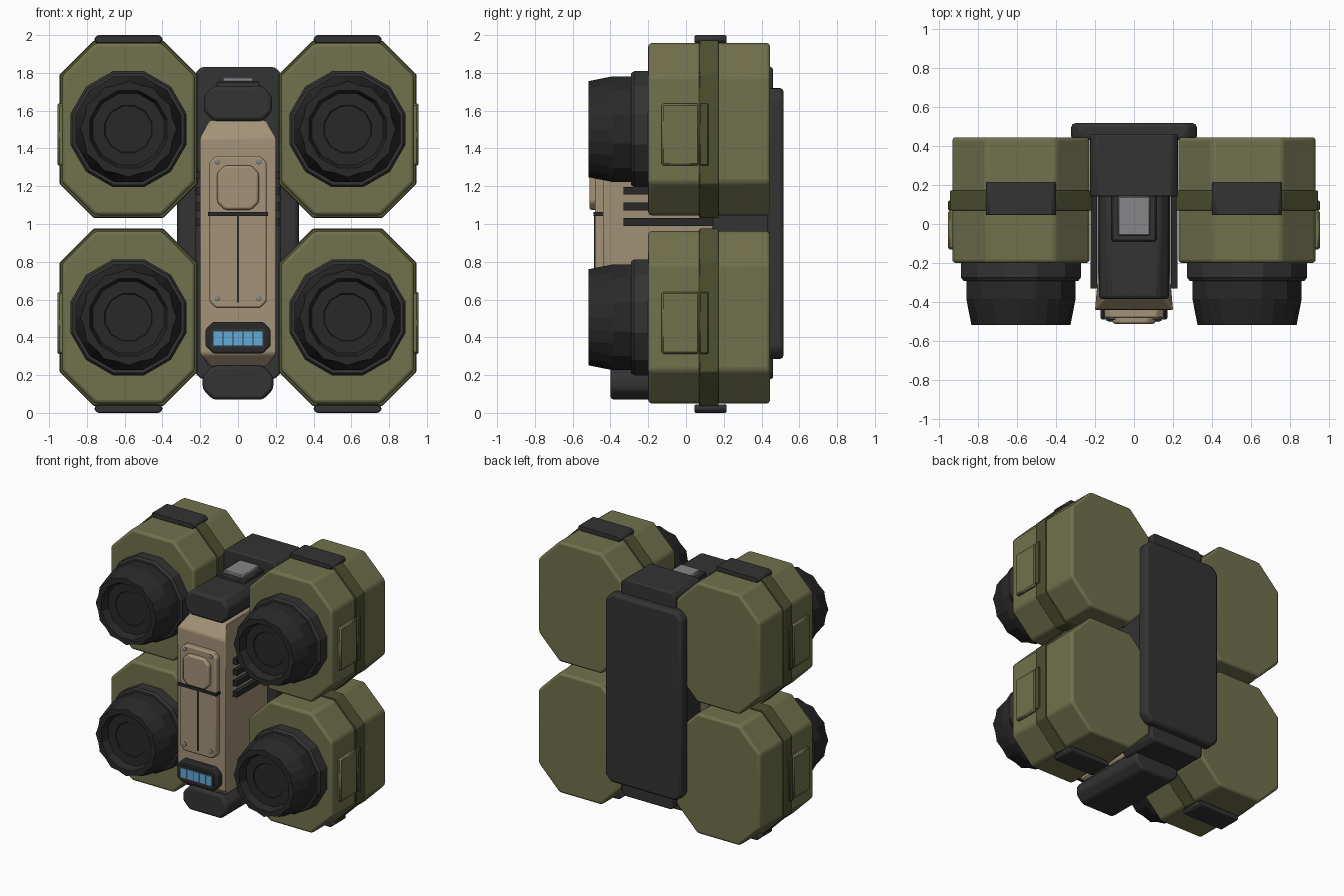
import bpy, bmesh
from math import cos, sin, pi, radians

cube = bpy.data.objects.get("Cube")
if cube:
    bpy.data.objects.remove(cube, do_unlink=True)


def material(name, r, g, b):
    m = bpy.data.materials.new(name)
    m.diffuse_color = (r, g, b, 1)
    m.use_nodes = True
    bsdf = next(n for n in m.node_tree.nodes if n.type == 'BSDF_PRINCIPLED')
    bsdf.inputs["Base Color"].default_value = (r, g, b, 1)
    bsdf.inputs["Roughness"].default_value = 0.7
    return m


OLIVE = material("olive", 0.165, 0.165, 0.075)
DARK_OLIVE = material("dark olive", 0.075, 0.082, 0.03)
TAN = material("tan", 0.37, 0.29, 0.185)
CHARCOAL = material("charcoal", 0.033, 0.033, 0.034)
BLACK = material("soft black", 0.022, 0.022, 0.023)
GREY = material("steel grey", 0.24, 0.24, 0.25)
BLUE = material("display blue", 0.12, 0.40, 0.68)


def finish(name, bm, mat, bevel=0, segments=2):
    bmesh.ops.recalc_face_normals(bm, faces=bm.faces)
    mesh = bpy.data.meshes.new(name)
    bm.to_mesh(mesh)
    bm.free()
    mesh.materials.append(mat)
    ob = bpy.data.objects.new(name, mesh)
    bpy.context.collection.objects.link(ob)
    if bevel:
        mod = ob.modifiers.new("Bevel", 'BEVEL')
        mod.width = bevel
        mod.segments = segments
        mod.limit_method = 'ANGLE'
        mod.angle_limit = radians(25)
    return ob


def extrude(name, points, direction, mat, bevel=0, segments=2):
    """Solid from a flat outline swept along a direction."""
    bm = bmesh.new()
    face = bm.faces.new([bm.verts.new(p) for p in points])
    new = bmesh.ops.extrude_face_region(bm, geom=[face])["geom"]
    moved = [g for g in new if isinstance(g, bmesh.types.BMVert)]
    bmesh.ops.translate(bm, vec=direction, verts=moved)
    return finish(name, bm, mat, bevel, segments)


def block(name, x, y, z, mat, cut=0, bevel=0, segments=2):
    """Block with ranges x, y, z; its four corners seen from the front are cut."""
    (a, b), (c, d) = x, z
    if cut:
        outline = [(a + cut, c), (b - cut, c), (b, c + cut), (b, d - cut),
                   (b - cut, d), (a + cut, d), (a, d - cut), (a, c + cut)]
    else:
        outline = [(a, c), (b, c), (b, d), (a, d)]
    return extrude(name, [(u, y[0], v) for u, v in outline],
                   (0, y[1] - y[0], 0), mat, bevel, segments)


def lathe(name, cx, cz, profile, sides, mat, ridge=None):
    """Rings of (radius, y) about a front-facing axis, ridged at one ring."""
    bm = bmesh.new()
    rings = []
    for i, (r, y) in enumerate(profile):
        ring = []
        for k in range(sides):
            a = 2 * pi * k / sides + pi / 12
            rad = r
            if ridge is not None and k % 2:
                rad *= 1.06 if i == ridge else cos(pi / 12)
            ring.append(bm.verts.new((cx + rad * cos(a), y, cz + rad * sin(a))))
        rings.append(ring)
    for lo, hi in zip(rings, rings[1:]):
        for k in range(sides):
            j = (k + 1) % sides
            bm.faces.new((lo[k], lo[j], hi[j], hi[k]))
    bm.faces.new(rings[0])
    bm.faces.new(rings[-1])
    return finish(name, bm, mat)


# Four pods, each with a band, side hatch, strap and round cap
for side, sx in (("left", 1), ("right", -1)):
    for level, cz in (("upper", 1.502), ("lower", 0.506)):
        tag = f"{level}_{side}_"
        cx = 0.58 * sx
        block(tag + "pod", (cx - 0.352, cx + 0.352), (-0.2, 0.445),
              (cz - 0.456, cz + 0.456), OLIVE, 0.175, 0.018, 3)
        block(tag + "pod_band", (cx - 0.365, cx + 0.365), (0.07, 0.172),
              (cz - 0.469, cz + 0.469), DARK_OLIVE, 0.18, 0.004, 1)
        outer = sorted((0.9 * sx, 0.955 * sx))
        block(tag + "side_hatch", outer, (-0.13, 0.07),
              (cz - 0.193, cz + 0.135), OLIVE, 0, 0.01, 1)
        block(tag + "hatch_latch", outer, (0.07, 0.12),
              (cz - 0.193, cz + 0.135), DARK_OLIVE, 0, 0.006, 1)
        strap_z = (1.955, 2.0) if level == "upper" else (0.0, 0.045)
        block(tag + "strap", (cx - 0.18, cx + 0.18), (0.045, 0.215),
              strap_z, CHARCOAL, 0.016, 0.006, 1)
        lathe(tag + "collar", cx, cz,
              [(0.318, -0.18), (0.318, -0.275), (0.305, -0.292)], 12, CHARCOAL)
        lathe(tag + "cap", cx, cz,
              [(0.29, -0.28), (0.29, -0.385), (0.24, -0.517), (0.212, -0.517),
               (0.195, -0.46), (0.13, -0.46), (0.126, -0.455)],
              24, BLACK, ridge=2)

# Dark spine: back plate, core, neck and foot
block("back_plate", (-0.322, 0.322), (0.43, 0.517), (0.285, 1.72),
      CHARCOAL, 0.05, 0.02)
block("core", (-0.225, 0.225), (0.14, 0.46), (0.18, 1.83), CHARCOAL, 0.03, 0.01)
block("neck", (-0.18, 0.18), (-0.385, 0.16), (1.545, 1.73), CHARCOAL, 0.05, 0.018)
block("foot", (-0.187, 0.187), (-0.4, 0.25), (0.07, 0.25), CHARCOAL, 0.055, 0.018)
block("neck_plate", (-0.115, 0.115), (-0.09, 0.15), (1.72, 1.757),
      CHARCOAL, 0, 0.008, 1)
block("neck_pad", (-0.083, 0.083), (-0.06, 0.142), (1.74, 1.778),
      GREY, 0, 0.006, 1)

# Tan body: side outline swept across, narrowed at both ends
side_outline = [(-0.44, 0.31), (-0.44, 1.46), (-0.37, 1.55),
                (0.15, 1.55), (0.15, 0.245), (-0.37, 0.245)]
body = extrude("body", [(-0.208, y, z) for y, z in side_outline],
               (0.416, 0, 0), TAN)
for v in body.data.vertices:
    if v.co.z > 1.5 or v.co.z < 0.28:
        v.co.x *= 0.72
mod = body.modifiers.new("Bevel", 'BEVEL')
mod.width = 0.014
mod.segments = 2

# Side vents
for side, sx in (("left", 1), ("right", -1)):
    for i in range(4):
        z = 1.01 + i * 0.083
        block(f"{side}_vent_{i + 1}", sorted((0.19 * sx, 0.222 * sx)),
              (-0.33, 0.145), (z - 0.021, z + 0.021), BLACK)

# Front panel with hatch, seams and screws
block("front_panel", (-0.152, 0.152), (-0.482, -0.42), (0.555, 1.36),
      TAN, 0.035, 0.01)
block("panel_hatch", (-0.11, 0.11), (-0.512, -0.47), (1.075, 1.31),
      TAN, 0.04, 0.012)
block("cross_seam", (-0.16, 0.16), (-0.49, -0.43), (1.043, 1.064), BLACK)
block("centre_seam", (-0.006, 0.006), (-0.486, -0.47), (0.585, 1.045), BLACK)
for sx in (-1, 1):
    for z in (0.607, 1.33):
        lathe("panel_screw", 0.11 * sx, z,
              [(0.016, -0.47), (0.016, -0.488), (0.01, -0.492)], 12, GREY)

# Display with five lit cells
block("display_frame", (-0.172, 0.172), (-0.49, -0.42), (0.315, 0.482),
      BLACK, 0.04, 0.01)
block("display_bezel", (-0.14, 0.14), (-0.497, -0.48), (0.345, 0.445), CHARCOAL)
for i in range(5):
    x = (i - 2) * 0.053
    block(f"display_cell_{i + 1}", (x - 0.0245, x + 0.0245), (-0.502, -0.494),
          (0.358, 0.43), BLUE)

# Smooth the rounded edges, keep hard ones sharp
bpy.ops.object.select_all(action='DESELECT')
for ob in bpy.context.collection.objects:
    if ob.type == 'MESH' and ob.modifiers:
        ob.select_set(True)
        bpy.context.view_layer.objects.active = ob
bpy.ops.object.shade_smooth_by_angle(angle=radians(30))
